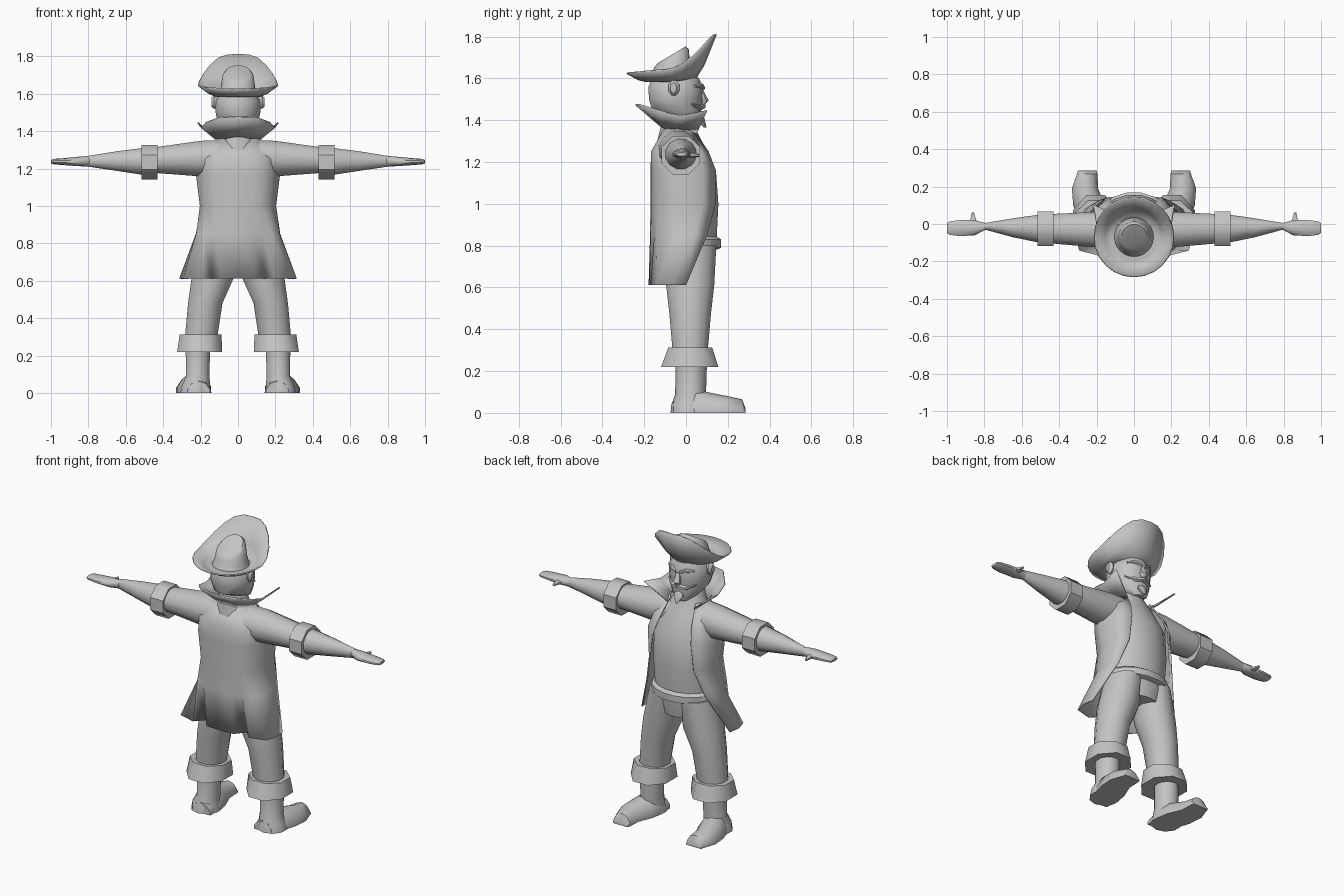
import bpy, bmesh, math
from math import sin, cos, pi

clay = bpy.data.materials.new("plain_grey")
clay.diffuse_color = (0.55, 0.55, 0.55, 1)


def skin(name, rows, closed=True, mirror=False, thick=0, angle=45):
    """Join rows of points into a smooth surface; closed rows get end caps."""
    bm = bmesh.new()
    vr = [[bm.verts.new(p) for p in r] for r in rows]
    n = len(vr[0])
    for a, b in zip(vr, vr[1:]):
        for i in range(n if closed else n - 1):
            j = (i + 1) % n
            bm.faces.new((a[i], a[j], b[j], b[i]))
    if closed and not thick:
        bm.faces.new(vr[0][::-1])
        bm.faces.new(vr[-1])
    bmesh.ops.remove_doubles(bm, verts=bm.verts, dist=1e-5)
    bmesh.ops.recalc_face_normals(bm, faces=bm.faces)
    me = bpy.data.meshes.new(name)
    bm.to_mesh(me)
    bm.free()
    for p in me.polygons:
        p.use_smooth = True
    me.set_sharp_from_angle(angle=math.radians(angle))
    me.materials.append(clay)
    ob = bpy.data.objects.new(name, me)
    bpy.context.collection.objects.link(ob)
    if mirror:
        ob.modifiers.new("mirror", 'MIRROR').use_mirror_merge = False
    if thick:
        m = ob.modifiers.new("thickness", 'SOLIDIFY')
        m.thickness, m.offset = thick, 0
    return ob


def loft(name, axis, rings, n=12, mirror=False, floor=False, angle=45):
    """Rings are (position on axis, centre 1, centre 2, radius 1, radius 2)."""
    rows = []
    for t, c1, c2, r1, r2 in rings:
        row = []
        for i in range(n):
            a = 2 * pi * (i + 0.5) / n
            u, v = c1 + r1 * cos(a) / cos(pi / n), c2 + r2 * sin(a) / cos(pi / n)
            if floor:
                v = max(v, 0)
            row.append({'x': (t, u, v), 'y': (u, t, v), 'z': (u, v, t)}[axis])
        rows.append(row)
    return skin(name, rows, mirror=mirror, angle=angle)


def sheet(name, half_rows, thick=0.008):
    """Open sheet from half rows that start on the centre line."""
    rows = [[(-x, y, z) for x, y, z in reversed(r[1:])] + r for r in half_rows]
    return skin(name, rows, closed=False, thick=thick, angle=60)


# Legs, boot tops and feet
loft("leg", 'z', [(.80, .10, .025, .10, .12), (.61, .137, .02, .112, .115),
                  (.48, .175, .02, .092, .10), (.25, .203, .02, .085, .08)], mirror=True)
loft("boot_cuff", 'z', [(.31, .20, .02, .07, .065), (.312, .20, .02, .112, .105),
                        (.22, .205, .018, .12, .137), (.225, .21, .02, .06, .06)], 8, True, angle=50)
loft("boot_shaft", 'z', [(.25, .215, .025, .065, .072), (.09, .215, .022, .063, .07),
                         (.04, .225, .012, .075, .078), (0, .225, .012, .083, .082)], 10, True)
loft("boot_foot", 'y', [(-.06, .21, 0, .06, .06), (.04, .225, 0, .08, .11), (.10, .24, 0, .085, .095),
                        (.19, .262, 0, .07, .078), (.268, .25, 0, .055, .062),
                        (.285, .25, 0, .05, .02)], 10, True, floor=True)

# Waistcoat, hips and belt
loft("waistcoat", 'z', [(.68, 0, .02, .13, .11), (.76, 0, .022, .18, .12), (.86, 0, .02, .175, .128),
                        (1.0, 0, .018, .185, .137), (1.16, 0, -.002, .19, .145),
                        (1.29, 0, -.03, .14, .11), (1.37, 0, -.04, .09, .08),
                        (1.43, 0, -.05, .075, .07)], 16)
loft("belt", 'z', [(.78, 0, .025, .175, .12), (.79, 0, .025, .19, .143), (.83, 0, .025, .19, .143),
                   (.845, 0, .025, .175, .12)], 16)

# Open coat with two back folds
coat = {
    1.36: [(0, -.10), (.05, -.10), (.08, -.09), (.10, -.07), (.115, -.04), (.11, 0), (.085, .03)],
    1.25: [(0, -.163), (.08, -.163), (.13, -.15), (.17, -.13), (.20, -.05), (.17, .07), (.11, .105)],
    1.16: [(0, -.166), (.08, -.164), (.13, -.152), (.18, -.125), (.22, -.04), (.20, .08), (.13, .14)],
    1.0: [(0, -.166), (.07, -.163), (.12, -.15), (.165, -.12), (.20, -.03), (.19, .08), (.15, .14)],
    0.85: [(0, -.168), (.08, -.165), (.13, -.148), (.18, -.135), (.22, -.05), (.222, .04), (.195, .10)],
    0.612: [(0, -.175), (.09, -.172), (.14, -.11), (.19, -.165), (.29, -.14), (.31, -.07), (.30, 0)],
}
sheet("coat", [[(x, y, z) for x, y in pts] for z, pts in coat.items()])

# Flared collar with pointed front tips
sheet("collar", [
    [(0, -.10, 1.355), (.06, -.095, 1.355), (.10, -.065, 1.355), (.115, -.02, 1.355), (.09, .05, 1.335)],
    [(0, -.24, 1.475), (.10, -.22, 1.473), (.175, -.13, 1.445), (.195, -.03, 1.42), (.215, .10, 1.445)]])

# Sleeves, sleeve cuffs, hands
loft("sleeve", 'x', [(.04, -.04, 1.26, .10, .095), (.20, -.03, 1.253, .095, .095),
                     (.45, -.025, 1.245, .078, .068)], 12, True)
loft("sleeve_cuff", 'x', [(.432, -.025, 1.235, .06, .06), (.43, -.025, 1.233, .093, .092),
                          (.517, -.025, 1.233, .093, .092), (.515, -.025, 1.235, .06, .06)], 8, True)
loft("forearm", 'x', [(.50, -.025, 1.238, .076, .073), (.65, -.02, 1.24, .05, .052),
                      (.80, -.012, 1.239, .017, .029)], 12, True)
loft("hand", 'x', [(.79, -.012, 1.239, .016, .028), (.85, -.02, 1.238, .04, .024),
                   (.93, -.022, 1.237, .043, .018), (.985, -.022, 1.237, .036, .014),
                   (1.0, -.022, 1.237, .026, .008)], 10, True)
loft("thumb", 'y', [(-.01, .855, 1.236, .026, .014), (.03, .86, 1.234, .013, .011),
                    (.062, .862, 1.232, .006, .006)], 6, True)

# Head and face
loft("head", 'z', [(1.37, 0, .035, .035, .03), (1.40, 0, .005, .075, .065), (1.45, 0, -.045, .108, .118),
                   (1.50, 0, -.052, .12, .125), (1.56, 0, -.05, .12, .13), (1.605, 0, -.05, .09, .11)], 16)
loft("ear", 'x', [(.10, -.055, 1.55, .018, .026), (.128, -.058, 1.555, .026, .036),
                  (.143, -.06, 1.555, .014, .024)], 8, True)
loft("nose", 'z', [(1.545, 0, .072, .01, .01), (1.495, 0, .088, .022, .02), (1.475, 0, .08, .013, .012)], 8)
loft("moustache", 'x', [(0, .078, 1.466, .016, .012), (.045, .062, 1.458, .018, .012),
                        (.095, .03, 1.478, .004, .004)], 6, True)
loft("brow", 'x', [(.012, .078, 1.553, .012, .008), (.05, .068, 1.567, .014, .011),
                   (.085, .04, 1.562, .008, .006)], 6, True)
loft("chin_beard", 'z', [(1.435, 0, .055, .022, .012), (1.405, 0, .068, .03, .022),
                         (1.365, 0, .092, .006, .006)], 8)

# Hat: upturned brim and slanted crown
HY, N = -.07, 24


def rim_height(t):
    return .02 * t + .145 * min(1, max(t, 0) * 1.08) ** 1.6


brim = []
for radius, base, lift in ((.09, 1.60, 0), (.12, 1.588, .12), (.155, 1.602, .38), (.213, 1.645, 1)):
    brim.append([(radius * cos(2 * pi * i / N), HY + radius * sin(2 * pi * i / N),
                  base + lift * rim_height(sin(2 * pi * i / N))) for i in range(N)])
skin("hat_brim", brim, thick=.008, angle=60)

crown = []
for radius, base, tilt in ((.105, 1.60, 0), (.092, 1.635, .15), (.083, 1.695, .55), (.068, 1.712, .6)):
    crown.append([(radius * cos(2 * pi * i / N), HY + radius * sin(2 * pi * i / N),
                   base + tilt * radius * sin(2 * pi * i / N)) for i in range(N)])
skin("hat_crown", crown)
